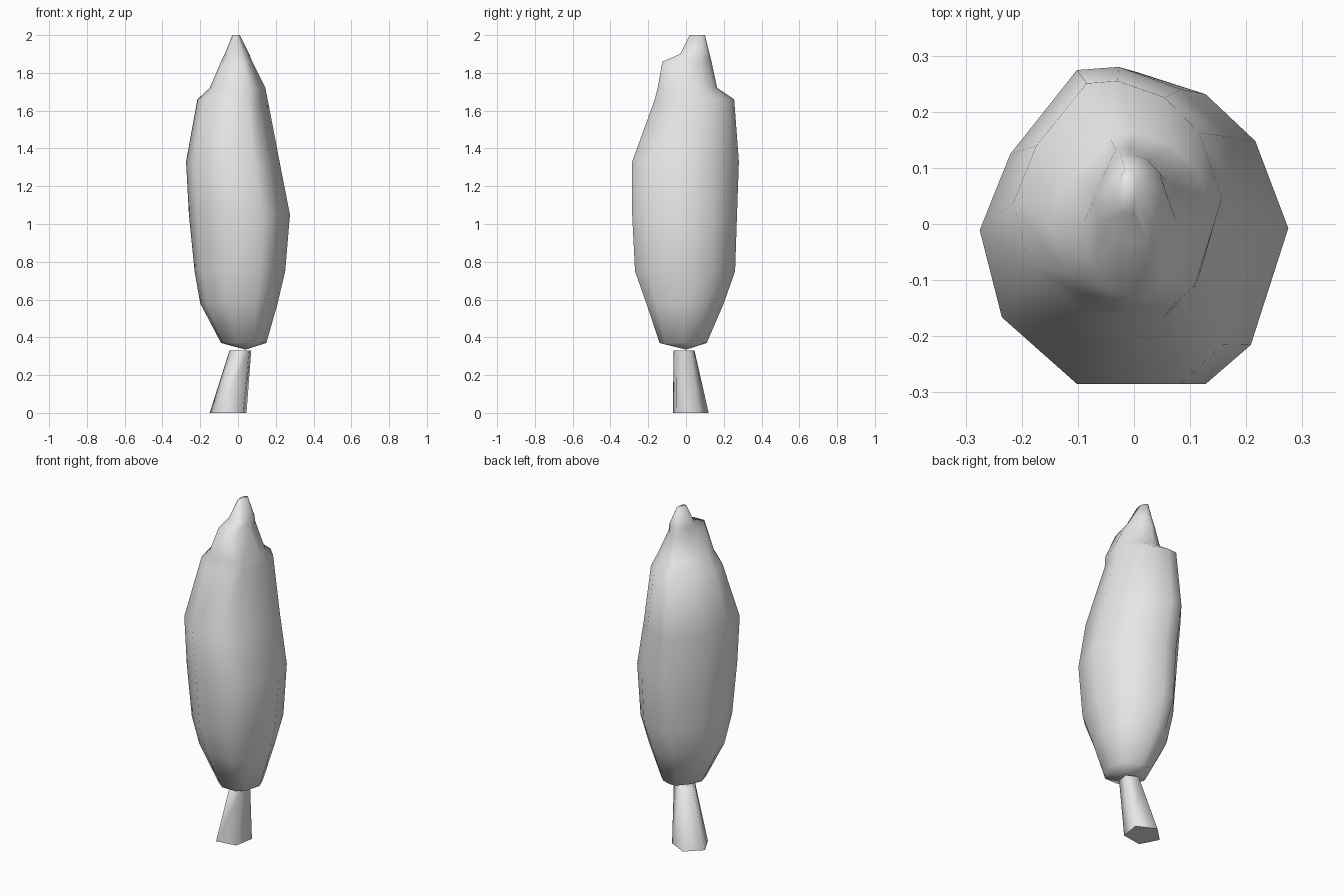
import bpy
import math

cube = bpy.data.objects.get("Cube")
if cube:
    bpy.data.objects.remove(cube, do_unlink=True)

grey = bpy.data.materials.new("light_grey")
grey.use_nodes = True
grey.diffuse_color = (0.8, 0.8, 0.8, 1)
grey.node_tree.nodes["Principled BSDF"].inputs["Base Color"].default_value = (0.8, 0.8, 0.8, 1)


def loft(name, outline, rings, tip=None, angle=180):
    """Stretch an outline to (z, x min, x max, y min, y max) at each ring and skin it."""
    n = len(outline)
    lo = [min(p[i] for p in outline) for i in (0, 1)]
    hi = [max(p[i] for p in outline) for i in (0, 1)]
    verts, faces = [], []
    for z, x0, x1, y0, y1 in rings:
        for px, py in outline:
            u = (px - lo[0]) / (hi[0] - lo[0])
            v = (py - lo[1]) / (hi[1] - lo[1])
            verts.append((x0 + u * (x1 - x0), y0 + v * (y1 - y0), z))
    for r in range(len(rings) - 1):
        for i in range(n):
            a, b = r * n + i, r * n + (i + 1) % n
            faces.append((a, b, b + n, a + n))
    last = (len(rings) - 1) * n
    faces.append(tuple(range(last, last + n)))
    if tip:
        verts.append(tip)
        faces += [(len(verts) - 1, (i + 1) % n, i) for i in range(n)]
    else:
        faces.append(tuple(reversed(range(n))))
    mesh = bpy.data.meshes.new(name)
    mesh.from_pydata(verts, [], faces)
    mesh.materials.append(grey)
    obj = bpy.data.objects.new(name, mesh)
    bpy.context.collection.objects.link(obj)
    bpy.ops.object.select_all(action="DESELECT")
    obj.select_set(True)
    bpy.context.view_layer.objects.active = obj
    bpy.ops.object.shade_smooth_by_angle(angle=math.radians(angle))
    return obj


# Five-sided leaning trunk
pentagon = [(math.cos(math.radians(72 * k - 45)), math.sin(math.radians(72 * k - 45)))
            for k in range(5)]
loft("trunk", pentagon,
     [(0, -0.15, 0.045, -0.07, 0.12), (0.33, -0.045, 0.07, -0.065, 0.045)], angle=80)

# Tall faceted crown with shelves near the top
crown_outline = [(1, 0), (0.78, 0.56), (0.45, 0.86), (0, 1), (-0.3, 0.98), (-0.78, 0.45),
                 (-1, -0.03), (-0.84, -0.58), (-0.3, -1), (0.45, -1), (0.75, -0.75)]
crown_rings = [
    (0.37, -0.09, 0.15, -0.14, 0.11),
    (0.58, -0.20, 0.21, -0.21, 0.20),
    (0.75, -0.23, 0.25, -0.27, 0.26),
    (1.05, -0.26, 0.275, -0.285, 0.27),
    (1.33, -0.275, 0.22, -0.285, 0.28),
    (1.66, -0.215, 0.157, -0.165, 0.255),
    (1.72, -0.15, 0.145, -0.15, 0.165),
    (1.86, -0.09, 0.075, -0.125, 0.135),
    (1.90, -0.07, 0.06, -0.03, 0.125),
    (2.00, -0.03, 0.01, 0.02, 0.10),
]
loft("crown", crown_outline, crown_rings, tip=(0.04, 0, 0.335))
